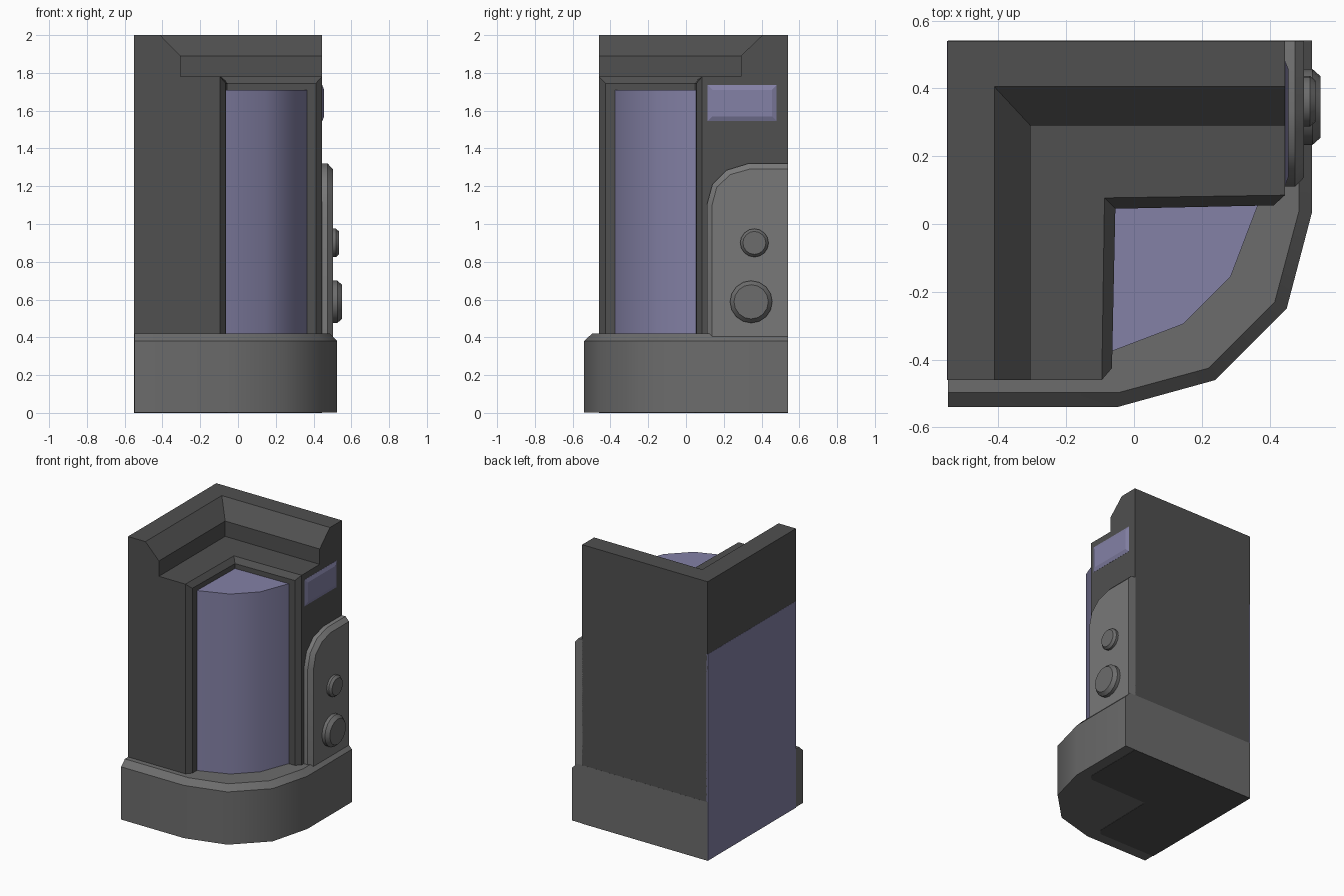
import bpy, bmesh, math

if "Cube" in bpy.data.objects:
    bpy.data.objects.remove(bpy.data.objects["Cube"])


def material(name, color):
    m = bpy.data.materials.new(name)
    m.diffuse_color = (*color, 1)
    m.use_nodes = True
    m.node_tree.nodes["Principled BSDF"].inputs["Base Color"].default_value = m.diffuse_color
    return m


DARK = material("dark_grey", (0.08, 0.08, 0.08))
MID = material("mid_grey", (0.15, 0.15, 0.15))
LIGHT = material("light_grey", (0.19, 0.19, 0.19))
VIOLET = material("violet", (0.23, 0.22, 0.38))


def loft(name, loops, mat, smooth=True):
    """Skin matching loops of 3D points and cap both ends."""
    bm = bmesh.new()
    rings = [[bm.verts.new(p) for p in loop] for loop in loops]
    n = len(rings[0])
    for a, b in zip(rings, rings[1:]):
        for i in range(n):
            j = (i + 1) % n
            bm.faces.new((a[i], a[j], b[j], b[i]))
    bm.faces.new(rings[0][::-1])
    bm.faces.new(rings[-1])
    bmesh.ops.remove_doubles(bm, verts=bm.verts, dist=1e-4)
    bmesh.ops.recalc_face_normals(bm, faces=bm.faces)
    mesh = bpy.data.meshes.new(name)
    bm.to_mesh(mesh)
    bm.free()
    mesh.materials.append(mat)
    ob = bpy.data.objects.new(name, mesh)
    bpy.context.collection.objects.link(ob)
    if smooth:
        bpy.ops.object.select_all(action='DESELECT')
        bpy.context.view_layer.objects.active = ob
        ob.select_set(True)
        bpy.ops.object.shade_smooth_by_angle(angle=math.radians(40))
    return ob


def at_z(points, z):
    return [(x, y, z) for x, y in points]


def at_x(points, x):
    return [(x, y, z) for y, z in points]


def rect(y0, y1, z0, z1):
    return [(y0, z0), (y1, z0), (y1, z1), (y0, z1)]


# base plinth, rounded front corner with a chamfered rim
base_out = [(-0.549, 0.5405), (-0.549, -0.54), (-0.05, -0.54), (0.24, -0.46),
            (0.45, -0.25), (0.525, 0.035), (0.525, 0.5405)]
base_in = [(-0.549, 0.5405), (-0.549, -0.497), (-0.045, -0.497), (0.22, -0.425),
           (0.415, -0.23), (0.487, 0.04), (0.487, 0.5405)]
loft("base", [at_z(base_out, 0.002), at_z(base_out, 0.38), at_z(base_in, 0.42)], MID)

# L-shaped housing: chamfered alcove edge, flat ledge, then sloped cornice
L, R, F, B = -0.55, 0.445, -0.46, 0.54


def housing_loop(inner):
    return [(L, B), (L, F)] + inner + [(R, B)]


def corner(x, y):
    return housing_loop([(x, F), (x, F), (x, y), (R, y), (R, y)])


alcove = housing_loop([(-0.095, F), (-0.065, -0.425), (-0.055, 0.045),
                       (0.412, 0.055), (R, 0.085)])
alcove_top = housing_loop([(-0.095, F), (-0.095, F), (-0.087, 0.077),
                           (R, 0.085), (R, 0.085)])
loft("housing", [at_z(alcove, 0), at_z(alcove, 1.745), at_z(alcove_top, 1.78),
                 at_z(corner(-0.305, 0.29), 1.78), at_z(corner(-0.305, 0.29), 1.89),
                 at_z(corner(-0.412, 0.405), 2.0)], DARK, smooth=False)

# curved window column in the alcove
column = [(-0.065, 0.055), (-0.065, -0.375), (0.145, -0.295), (0.285, -0.155), (0.367, 0.06)]
loft("window_column", [at_z(column, 0.40), at_z(column, 1.71)], VIOLET)

# coloured panel on the left side
side = rect(F, B, 0, 1.48)
loft("left_side_panel", [at_x(side, -0.54), at_x(side, -0.551)], VIOLET, smooth=False)

# raised control panel on the right side
panel_out = [(0.54, 0.40), (0.11, 0.40), (0.11, 1.10), (0.14, 1.21),
             (0.215, 1.285), (0.33, 1.32), (0.54, 1.32)]
panel_in = [(0.54, 0.40), (0.138, 0.40), (0.138, 1.10), (0.163, 1.195),
            (0.235, 1.262), (0.335, 1.29), (0.54, 1.29)]
loft("control_panel", [at_x(panel_out, 0.44), at_x(panel_out, 0.475),
                       at_x(panel_in, 0.502)], LIGHT)

# two round buttons with chamfered rims
for name, y, z, r, depth in (("small_button", 0.362, 0.90, 0.075, 0.033),
                             ("large_button", 0.345, 0.588, 0.112, 0.048)):
    def ring(radius):
        return [(y + radius * math.cos(i * math.pi / 8),
                 z + radius * math.sin(i * math.pi / 8)) for i in range(16)]
    loft(name, [at_x(ring(r), 0.49), at_x(ring(r), 0.502 + depth * 0.5),
                at_x(ring(r * 0.81), 0.502 + depth)], MID)

# bevelled display above the control panel
loft("display", [at_x(rect(0.115, 0.48, 1.545, 1.735), 0.44),
                 at_x(rect(0.115, 0.48, 1.545, 1.735), 0.446),
                 at_x(rect(0.14, 0.455, 1.57, 1.71), 0.456)], VIOLET, smooth=False)
